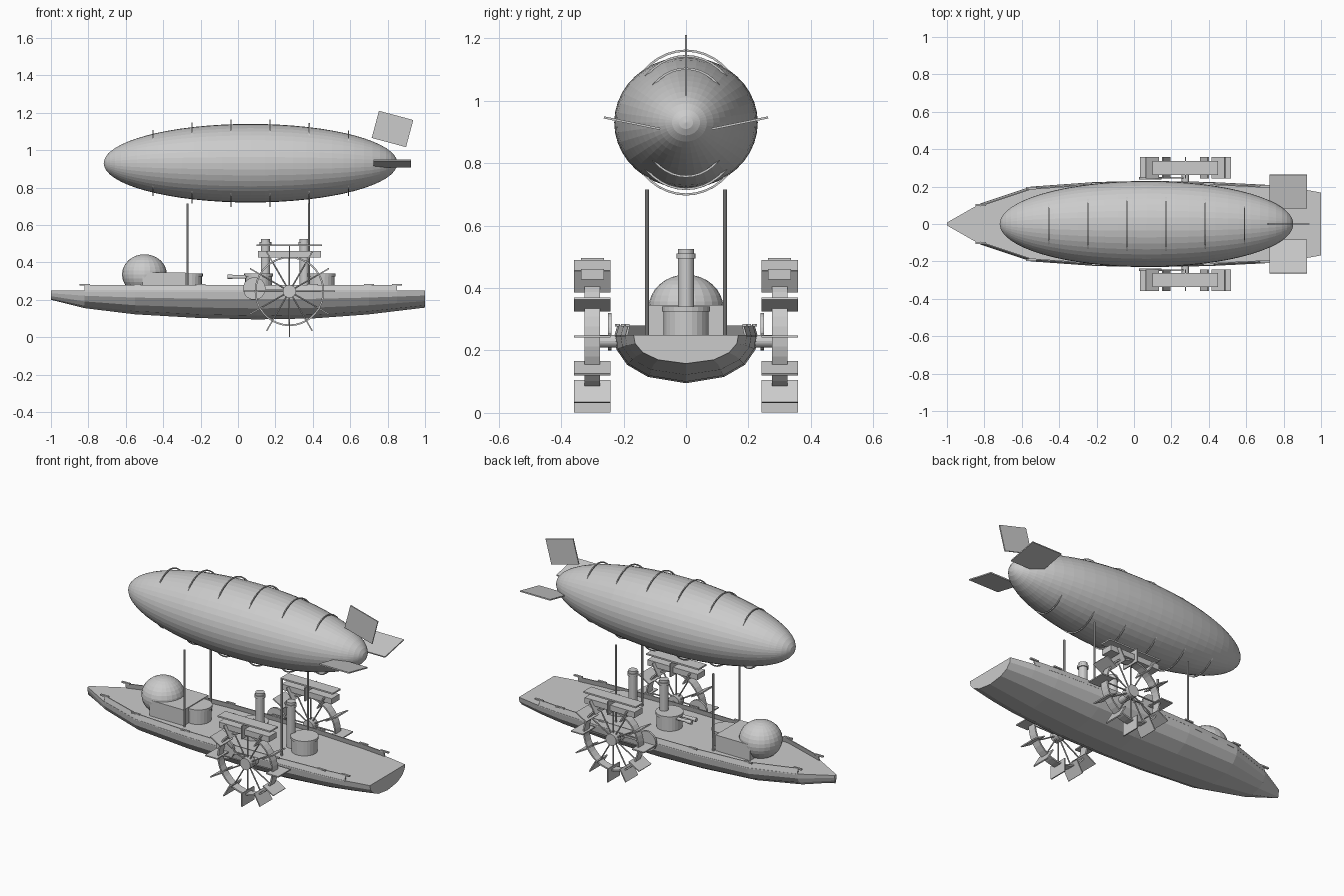
import bpy, bmesh
from math import pi, sin, cos, radians, sqrt
from mathutils import Matrix, Vector

cube = bpy.data.objects.get("Cube")
if cube:
    bpy.data.objects.remove(cube, do_unlink=True)

grey = bpy.data.materials.new("plain_grey")
grey.use_nodes = True
colour = (0.6, 0.6, 0.6, 1)
grey.diffuse_color = colour
grey.node_tree.nodes["Principled BSDF"].inputs["Base Color"].default_value = colour


def finish(name, bm):
    bmesh.ops.recalc_face_normals(bm, faces=bm.faces)
    mesh = bpy.data.meshes.new(name)
    bm.to_mesh(mesh)
    bm.free()
    mesh.materials.append(grey)
    obj = bpy.data.objects.new(name, mesh)
    bpy.context.collection.objects.link(obj)
    return obj


def add_box(bm, centre, size, rot=None):
    m = Matrix.Translation(centre) @ (rot or Matrix()) @ Matrix.Diagonal((*size, 1))
    bmesh.ops.create_cube(bm, size=1, matrix=m)


def add_rod(bm, a, b, r, sides=16):
    a, b = Vector(a), Vector(b)
    d = b - a
    m = Matrix.Translation((a + b) / 2) @ d.to_track_quat('Z', 'Y').to_matrix().to_4x4()
    bmesh.ops.create_cone(bm, cap_ends=True, segments=sides, radius1=r, radius2=r,
                          depth=d.length, matrix=m)


def box(name, centre, size, rot=None):
    bm = bmesh.new()
    add_box(bm, centre, size, rot)
    return finish(name, bm)


def rod(name, a, b, r, sides=16):
    bm = bmesh.new()
    add_rod(bm, a, b, r, sides)
    return finish(name, bm)


def hoop(bm, rings, close=True):
    """Join a list of equal vertex loops with quads."""
    n = len(rings)
    for i in range(n if close else n - 1):
        p, q = rings[i], rings[(i + 1) % n]
        for j in range(len(p)):
            k = (j + 1) % len(p)
            bm.faces.new((p[j], p[k], q[k], q[j]))


def ellipsoid(name, centre, size, seg, rings, axis):
    bm = bmesh.new()
    m = (Matrix.Translation(centre) @ Matrix.Diagonal((*size, 1))
         @ Matrix.Rotation(pi / 2 if axis == 'X' else 0, 4, 'Y'))
    bmesh.ops.create_uvsphere(bm, u_segments=seg, v_segments=rings, radius=1, matrix=m)
    return finish(name, bm)


# Hull: stations of x, half width and keel height
DECK = 0.25
stations = [(-1, 0.008, 0.2), (-0.82, 0.11, 0.155), (-0.55, 0.2, 0.122), (-0.2, 0.225, 0.102),
            (0.1, 0.23, 0.095), (0.4, 0.225, 0.1), (0.7, 0.21, 0.122), (0.85, 0.195, 0.14),
            (1, 0.168, 0.158)]
half = [(1, 0), (0.97, 0.3), (0.82, 0.62), (0.53, 0.87)]
section = half + [(0, 1)] + [(-w, d) for w, d in reversed(half)]
bm = bmesh.new()
loops = [[bm.verts.new((x, w * s, DECK - d * (DECK - keel))) for s, d in section]
         for x, w, keel in stations]
hoop(bm, loops, close=False)
bm.faces.new(loops[0])
bm.faces.new(loops[-1])
finish("hull", bm)

# Low bulwarks along the deck edge, with short cap pieces
for side, label in ((1, "left"), (-1, "right")):
    bm = bmesh.new()
    rows = [[bm.verts.new((x, side * (w - o), z)) for o, z in
             ((0, DECK - 0.005), (0.01, 0.28), (0.016, 0.28), (0.008, DECK - 0.005))]
            for x, w, keel in stations[1:-1]]
    hoop(bm, rows, close=False)
    bm.faces.new(rows[0])
    bm.faces.new(rows[-1])
    for x, w, keel in stations[1:-1]:
        add_box(bm, (x, side * (w - 0.008), 0.281), (0.055, 0.012, 0.008))
    finish(label + "_bulwark", bm)

# Envelope and its ribs
CX, CZ = 0.067, 0.93
RX, RY, RZ = 0.785, 0.23, 0.21
ellipsoid("envelope", (CX, 0, CZ), (RX, RY, RZ), 40, 32, 'X')
bm = bmesh.new()
for i in range(6):
    x = -0.455 + 0.209 * i
    f = sqrt(1 - ((x - CX) / RX) ** 2)
    rib = []
    for j in range(40):
        t = 2 * pi * j / 40
        rib.append([bm.verts.new((x + dx, (0.2 * f + dr) * cos(t), CZ + (0.236 * f + dr) * sin(t)))
                    for dx, dr in ((-0.003, -0.007), (0.003, -0.007), (0.003, 0), (-0.003, 0))])
    hoop(bm, rib)
finish("envelope_ribs", bm)

# Tail fins
box("top_fin", (0.826, 0, 1.113), (0.19, 0.007, 0.15), Matrix.Rotation(radians(15), 4, 'Y'))
for side, label in ((1, "left"), (-1, "right")):
    box(label + "_fin", (0.825, side * 0.173, 0.928), (0.2, 0.184, 0.007),
        Matrix.Rotation(side * radians(11.5), 4, 'X'))

# Suspension struts
for x, end in ((-0.27, "front"), (0.38, "rear")):
    for y, label in ((0.125, "left"), (-0.125, "right")):
        rod(f"{end}_{label}_strut", (x, y, DECK - 0.01), (x, y, 0.715), 0.006, 10)

# Bow dome and cabin
ellipsoid("bow_dome", (-0.5, 0, 0.335), (0.12, 0.12, 0.108), 24, 16, 'Z')
box("cabin", (-0.395, 0, 0.295), (0.23, 0.236, 0.1))

# Deck drums
for x, name in ((-0.265, "front"), (0.11, "middle"), (0.445, "rear")):
    bm = bmesh.new()
    add_rod(bm, (x, 0, DECK - 0.01), (x, 0, 0.325), 0.072, 24)
    add_rod(bm, (x, 0, 0.325), (x, 0, 0.34), 0.077, 24)
    finish(name + "_drum", bm)

# Twin barrels facing forward
for y, label in ((0.022, "left"), (-0.022, "right")):
    bm = bmesh.new()
    add_rod(bm, (0.08, y, 0.322), (-0.055, y, 0.322), 0.009, 12)
    add_rod(bm, (-0.055, y, 0.322), (-0.03, y, 0.322), 0.012, 12)
    finish(label + "_barrel", bm)

# Funnels with collars
for x, name in ((0.147, "front"), (0.355, "rear")):
    bm = bmesh.new()
    add_rod(bm, (x, 0, DECK - 0.01), (x, 0, 0.525), 0.025, 20)
    add_rod(bm, (x, 0, 0.495), (x, 0, 0.51), 0.031, 20)
    finish(name + "_funnel", bm)

# Paddle wheels, axles, cranks and covers
WX, WZ = 0.275, 0.245
for side, label in ((1, "left"), (-1, "right")):
    y = side * 0.3
    bm = bmesh.new()
    rim = []
    for j in range(36):
        t = 2 * pi * j / 36
        rim.append([bm.verts.new((WX + r * cos(t), y + dy, WZ + r * sin(t)))
                    for r, dy in ((0.177, -0.025), (0.186, -0.025), (0.186, 0.025), (0.177, 0.025))])
    hoop(bm, rim)
    for i in range(12):
        t = 2 * pi * i / 12
        d = Vector((cos(t), 0, sin(t)))
        c = Vector((WX, y, WZ))
        add_box(bm, c + d * 0.204, (0.08, 0.116, 0.007), Matrix.Rotation(-t, 4, 'Y'))
        add_rod(bm, c + d * 0.02, c + d * 0.18, 0.004, 8)
    add_rod(bm, (WX, y - 0.025, WZ), (WX, y + 0.025, WZ), 0.035, 20)
    finish(label + "_paddle_wheel", bm)
    rod(label + "_axle", (WX, side * 0.19, WZ - 0.015), (WX, y, WZ - 0.015), 0.02)
    rod(label + "_crank_disc", (0.087, side * 0.238, 0.26), (0.087, side * 0.25, 0.26), 0.06, 28)
    box(label + "_connecting_rod", (0.18, side * 0.246, 0.25), (0.2, 0.008, 0.012))
    box(label + "_cover_beam", (WX, y, 0.444), (0.335, 0.074, 0.034))
    box(label + "_cover_plate", (WX, y, 0.492), (0.35, 0.074, 0.009))
